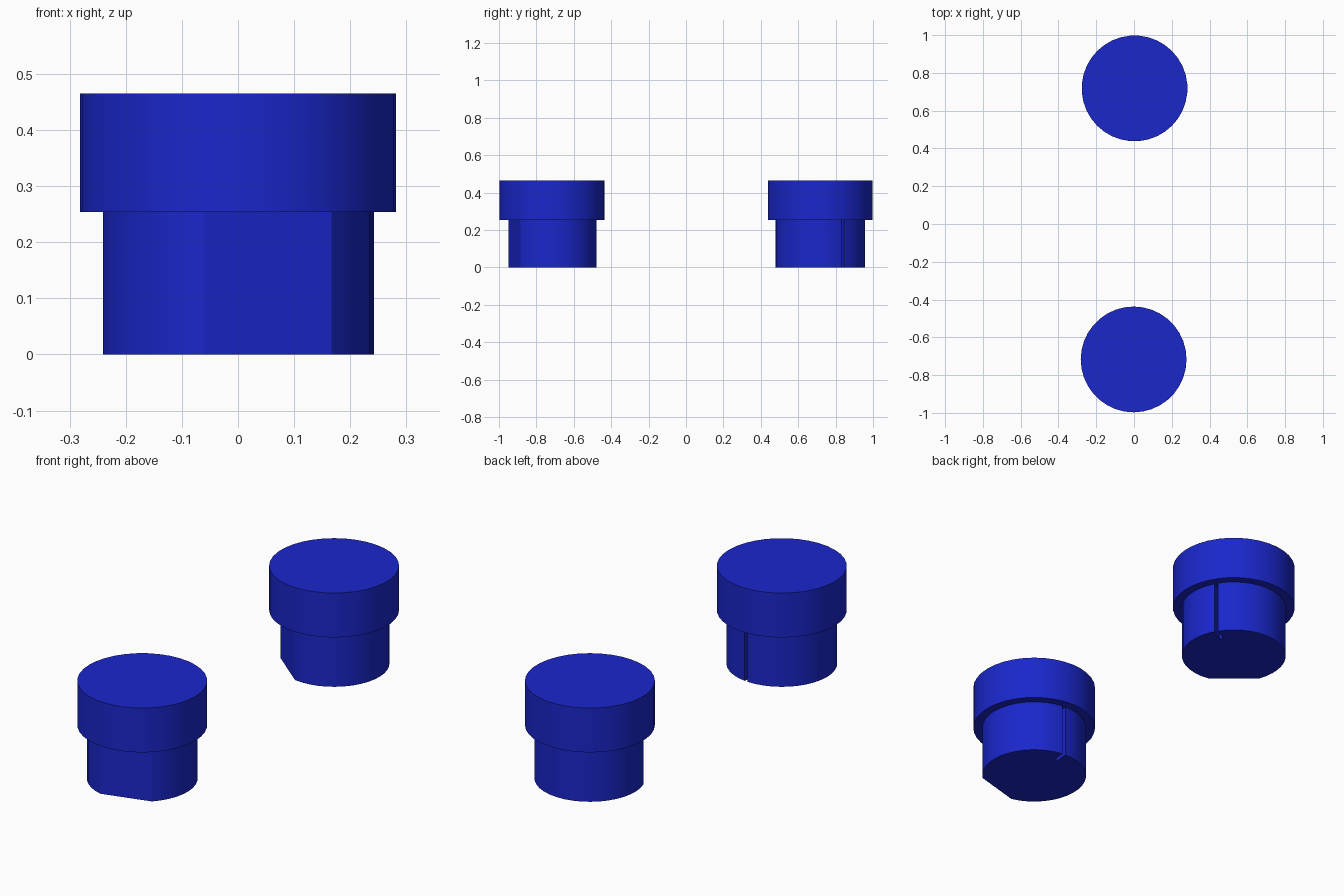
import bpy, bmesh
from math import radians, cos, sin, pi
from mathutils import Vector

if "Cube" in bpy.data.objects:
    bpy.data.objects.remove(bpy.data.objects["Cube"])

blue = bpy.data.materials.new("blue")
blue.diffuse_color = (0.01, 0.02, 0.6, 1)
blue.use_nodes = True
blue.node_tree.nodes["Principled BSDF"].inputs["Base Color"].default_value = blue.diffuse_color

CAP_R, STEM_R = 0.28, 0.239
SHOULDER_Z, TOP_Z = 0.254, 0.465


def polar(r, deg):
    return Vector((r * cos(radians(deg)), r * sin(radians(deg))))


def prism(name, outline, z0, z1, centre, turn):
    """Extrude a closed outline upward as one solid part."""
    bm = bmesh.new()
    face = bm.faces.new([bm.verts.new((p.x, p.y, z0)) for p in outline])
    up = bmesh.ops.extrude_face_region(bm, geom=[face], use_keep_orig=True)
    verts = [g for g in up["geom"] if isinstance(g, bmesh.types.BMVert)]
    bmesh.ops.translate(bm, verts=verts, vec=(0, 0, z1 - z0))
    bmesh.ops.recalc_face_normals(bm, faces=bm.faces)
    mesh = bpy.data.meshes.new(name)
    bm.to_mesh(mesh)
    bm.free()
    mesh.materials.append(blue)
    obj = bpy.data.objects.new(name, mesh)
    obj.location = (centre[0], centre[1], 0)
    obj.rotation_euler.z = radians(turn)
    bpy.context.collection.objects.link(obj)
    bpy.ops.object.select_all(action='DESELECT')
    obj.select_set(True)
    bpy.context.view_layer.objects.active = obj
    bpy.ops.object.shade_smooth_by_angle(angle=radians(25))


def arc(r, start, end, steps):
    return [polar(r, start + (end - start) * i / steps) for i in range(steps + 1)]


# Round cap outline
cap = arc(CAP_R, 0, 350, 35)

# Stem outline: one wide flat (from 256 to 315 degrees) and a narrow slot at 85 degrees
half, depth = 2.0, 0.07
wall = polar(depth, 85)
right = arc(STEM_R, -45, 85 - half, 14)
left = arc(STEM_R, 85 + half, 256, 18)
stem = right + [right[-1] - wall, left[0] - wall] + left

# Two identical pegs, the back one turned
for side, centre, turn in (("front", (-0.002, -0.717), 0), ("back", (0.003, 0.718), -55)):
    prism(side + "_peg_stem", stem, 0, SHOULDER_Z, centre, turn)
    prism(side + "_peg_cap", cap, SHOULDER_Z, TOP_Z, centre, turn)
